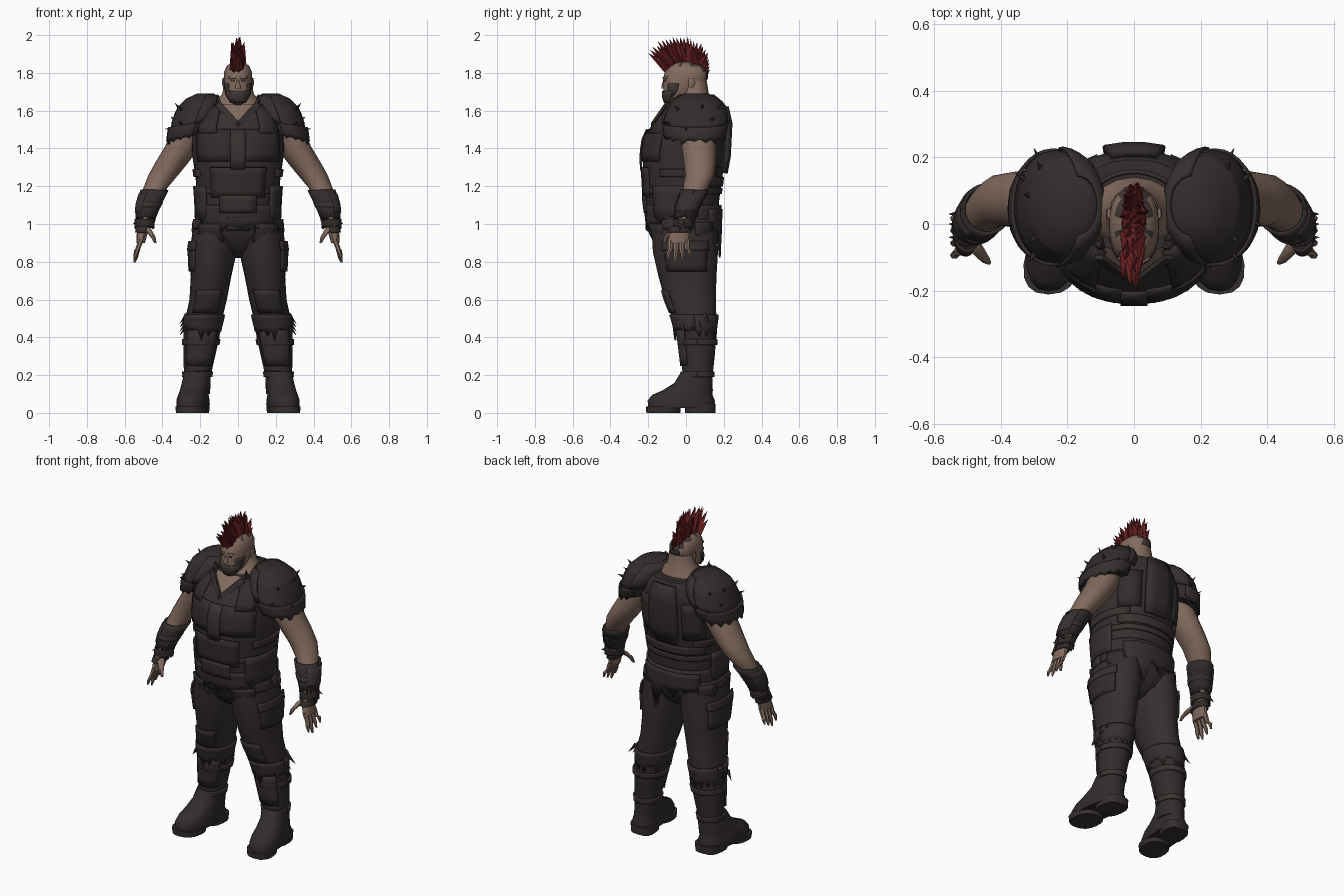
import bpy, math, random
from mathutils import Vector

random.seed(4)
if "Cube" in bpy.data.objects:
    bpy.data.objects.remove(bpy.data.objects["Cube"])


def material(name, red, green, blue):
    mat = bpy.data.materials.new(name)
    mat.use_nodes = True
    color = (red, green, blue, 1)
    mat.diffuse_color = color
    for node in mat.node_tree.nodes:
        if node.type == 'BSDF_PRINCIPLED':
            node.inputs["Base Color"].default_value = color
            node.inputs["Roughness"].default_value = 0.9
    return mat


SKIN = material("skin", .225, .146, .112)
CLOTH = material("dark_cloth", .036, .0285, .028)
LEATHER = material("black_leather", .032, .0255, .025)
STRAP = material("brown_strap", .04, .0315, .03)
STUBBLE = material("stubble", .048, .039, .036)
RED = material("hair_red", .15, .015, .017)
DARK_RED = material("hair_dark_red", .105, .011, .013)


def make(name, verts, faces, mat, mirror=False, thick=0, angle=45):
    """Make an object, or a left and right pair of objects."""
    made = []
    for side in ((1, -1) if mirror else (1,)):
        mesh = bpy.data.meshes.new(name)
        mesh.from_pydata([(v[0] * side, v[1], v[2]) for v in verts], [],
                         [f[::side] for f in faces])
        mesh.materials.append(mat)
        prefix = ("left_" if side > 0 else "right_") if mirror else ""
        obj = bpy.data.objects.new(prefix + name, mesh)
        bpy.context.collection.objects.link(obj)
        if thick:
            solid = obj.modifiers.new("thickness", 'SOLIDIFY')
            solid.thickness, solid.offset = thick, 0
        bpy.ops.object.select_all(action='DESELECT')
        obj.select_set(True)
        bpy.context.view_layer.objects.active = obj
        bpy.ops.object.shade_smooth_by_angle(angle=math.radians(angle))
        made.append(obj)
    return made


def on_ring(row, degrees, power, off=0):
    """Point on a horizontal superellipse: row is x, y, z, x radius, y radius."""
    x, y, z, rx, ry = row
    c, s = math.cos(math.radians(degrees)), math.sin(math.radians(degrees))
    return (x + (rx + off) * math.copysign(abs(c) ** (2 / power), c),
            y + (ry + off) * math.copysign(abs(s) ** (2 / power), s), z)


def loft(name, rows, mat, mirror=False, n=16, power=2.0, turn=0.0):
    verts = [on_ring(r, 360 * j / n, power) for r in rows for j in range(n)]
    verts = [(x - turn * y, y, z) for x, y, z in verts]
    faces = [(i * n + j, i * n + (j + 1) % n, (i + 1) * n + (j + 1) % n, (i + 1) * n + j)
             for i in range(len(rows) - 1) for j in range(n)]
    top = (len(rows) - 1) * n
    faces += [tuple(reversed(range(n))), tuple(range(top, top + n))]
    return make(name, verts, faces, mat, mirror)


def paint(obj, mat, rule):
    """Give a second material to the faces whose centre meets a rule."""
    obj.data.materials.append(mat)
    for face in obj.data.polygons:
        if rule(face.center):
            face.material_index = 1


def row_at(rows, z):
    """Cross-section of a loft at a height."""
    if z <= rows[0][2]:
        return (*rows[0][:2], z, *rows[0][3:])
    for a, b in zip(rows, rows[1:]):
        if a[2] <= z <= b[2]:
            t = (z - a[2]) / max(b[2] - a[2], 1e-6)
            return tuple(p + (q - p) * t for p, q in zip(a, b))
    return (*rows[-1][:2], z, *rows[-1][3:])


def wrap(name, rows, start, end, low, high, mat, off=.006, thick=.01,
         mirror=False, jag=0.0, power=2.0):
    """Curved plate that follows a loft; jag tears its lower edge."""
    cols = max(3, round((end - start) / 11))
    levels = 4
    verts = []
    for i in range(levels + 1):
        for j in range(cols + 1):
            z = low + (high - low) * i / levels
            if i == 0 and j % cols:
                z -= jag * random.random() * (j % 2)
            verts.append(on_ring(row_at(rows, z), start + (end - start) * j / cols, power, off))
    w = cols + 1
    faces = [(i * w + j, i * w + j + 1, (i + 1) * w + j + 1, (i + 1) * w + j)
             for i in range(levels) for j in range(cols)]
    return make(name, verts, faces, mat, mirror, thick)


def spikes(name, items, mat, mirror=False, n=4):
    """Many pointed cones in one object: items are base, tip, radius."""
    verts, faces = [], []
    for base, tip, r in items:
        base, tip = Vector(base), Vector(tip)
        turn = (tip - base).to_track_quat('Z', 'Y')
        k = len(verts)
        for j in range(n):
            a = math.tau * j / n
            verts.append(base + turn @ Vector((r * math.cos(a), r * math.sin(a), 0)))
        verts.append(tip)
        faces += [(k + j, k + (j + 1) % n, k + n) for j in range(n)]
        faces.append(tuple(k + j for j in reversed(range(n))))
    make(name, verts, faces, mat, mirror, angle=20)


def bar(name, a, b, width, depth, mat, mirror=False):
    """Flat strap from a to b."""
    a, b = Vector(a), Vector(b)
    side = (b - a).cross(Vector((0, 1, 0))).normalized() * width / 2
    out = side.cross(b - a).normalized() * depth / 2
    verts = [p + s * side + t * out for p in (a, b)
             for s, t in ((-1, -1), (1, -1), (1, 1), (-1, 1))]
    faces = [(j, (j + 1) % 4, (j + 1) % 4 + 4, j + 4) for j in range(4)]
    make(name, verts, faces + [(3, 2, 1, 0), (4, 5, 6, 7)], mat, mirror)


# Torso and hips
vest = [(0, -.015, 1.0, .213, .183), (0, -.02, 1.12, .215, .195), (0, -.015, 1.25, .225, .207),
        (0, -.01, 1.36, .242, .222), (0, 0, 1.46, .243, .217), (0, .013, 1.51, .24, .203),
        (0, .027, 1.54, .23, .195), (0, .037, 1.57, .217, .18), (0, .047, 1.6, .2, .164),
        (0, .055, 1.635, .17, .138)]
body = loft("vest", vest, CLOTH, n=40, power=2.3)[0]
paint(body, SKIN, lambda c: c.y < 0 and c.z > 1.52 and abs(c.x) < (c.z - 1.505) * .85)
hips = [(0, 0, .82, .03, .06), (0, 0, .87, .13, .13), (0, -.005, .95, .235, .178),
        (0, -.012, 1.05, .225, .187)]
loft("hips", hips, CLOTH, n=24, power=2.2)


def armor(name, start, end, low, high, mat, **options):
    wrap(name, vest, start, end, low, high, mat, power=2.3, **options)


# Vest armour and harness
armor("chest_plate", -84, -32, 1.33, 1.5, LEATHER, mirror=True)
armor("shoulder_flap", -66, -36, 1.48, 1.63, LEATHER, mirror=True, off=.01)
armor("sternum_plate", -97, -83, 1.29, 1.5, STRAP, off=.012)
armor("belly_plate", -125, -55, 1.14, 1.3, LEATHER, off=.01)
armor("belly_lower_plate", -112, -68, 1.06, 1.15, STRAP, off=.012)
armor("rib_strap", -32, 50, 1.25, 1.29, STRAP, mirror=True)
armor("waist_strap", 0, 360, 1.16, 1.19, STRAP, off=.005)
armor("back_plate", 72, 108, 1.27, 1.62, LEATHER, off=.014, thick=.025)
armor("back_side_plate", 30, 66, 1.3, 1.52, LEATHER, mirror=True, off=.003)
armor("back_strap", 30, 150, 1.2, 1.25, STRAP)
armor("torn_hem", 0, 360, 1.0, 1.1, CLOTH, off=.01, jag=.09)
armor("back_tatters", 40, 140, .98, 1.08, CLOTH, off=.018, jag=.16)
armor("side_tatters", -45, 20, 1.04, 1.2, CLOTH, off=.012, jag=.06, mirror=True)
bar("neckline_trim", (0, -.18, 1.52), (.105, -.1, 1.635), .035, .014, CLOTH, True)

# Belt and pouches
wrap("belt", hips, 0, 360, .975, 1.025, STRAP, off=.007, power=2.2)
wrap("buckle", hips, -102, -78, .965, 1.035, LEATHER, off=.016, power=2.2)
wrap("belt_pouch", hips, -70, -35, .91, 1.0, LEATHER, off=.012, thick=.025, mirror=True, power=2.2)
wrap("rear_pouch", hips, 15, 45, .92, 1.01, LEATHER, off=.01, thick=.022, mirror=True, power=2.2)

# Trousers
leg = [(.19, .05, .42, .088, .1), (.181, .045, .5, .098, .116), (.158, .023, .6, .099, .135),
       (.143, .008, .72, .107, .153), (.132, -.003, .85, .125, .172), (.123, -.008, .97, .116, .174)]
loft("trouser_leg", leg, CLOTH, True, n=20)
wrap("torn_trouser_cuff", leg, 0, 360, .44, .52, CLOTH, off=.006, jag=.06, mirror=True)
wrap("cargo_pocket", leg, -40, 40, .75, .89, LEATHER, off=.002, thick=.018, mirror=True)
wrap("pocket_flap", leg, -43, 43, .86, .91, CLOTH, off=.01, mirror=True)
wrap("knee_patch", leg, -130, -50, .53, .65, LEATHER, off=.003, mirror=True)
spikes("cuff_shreds", [((.27, y, .47 + y / 2), (.31, y + .02, .42 + y / 2), .013)
                       for y in (-.02, .02, .06, .1)], CLOTH, True)

# Boots
boot = [(.22, .055, .1, .072, .085), (.215, .062, .2, .071, .079), (.205, .062, .3, .084, .09),
        (.193, .06, .4, .095, .1), (.187, .055, .47, .095, .105)]
loft("boot_shaft", boot, LEATHER, True)
loft("boot_foot", [(.236, -.025, .025, .083, .175), (.236, -.025, .065, .085, .178),
                   (.234, -.02, .095, .078, .16), (.232, .01, .12, .075, .132),
                   (.228, .04, .16, .072, .1), (.22, .055, .22, .071, .08)],
     LEATHER, True, n=20, power=2.4, turn=.1)
loft("boot_sole", [(.236, -.12, 0, .08, .09), (.236, -.12, .035, .084, .092)],
     CLOTH, True, power=2.4, turn=.1)
loft("boot_heel", [(.233, .075, 0, .072, .08), (.233, .075, .05, .076, .082)],
     CLOTH, True, power=3, turn=.1)
wrap("shin_guard", boot, -140, -40, .25, .44, CLOTH, off=.004, mirror=True)
for label, z in (("upper", .36), ("lower", .19)):
    wrap(label + "_boot_strap", boot, 0, 360, z, z + .03, STRAP, off=.004, mirror=True)

# Arms and bracers
arm = [(.495, -.012, 1.01, .038, .042), (.473, .01, 1.1, .053, .056), (.438, .05, 1.19, .063, .066),
       (.395, .073, 1.26, .079, .078), (.347, .073, 1.33, .088, .086),
       (.295, .068, 1.41, .092, .092), (.25, .06, 1.52, .088, .09)]
loft("arm", arm, SKIN, True)
wrap("bracer", arm, 0, 360, 1.04, 1.18, LEATHER, off=.008, jag=.025, mirror=True)
wrap("bracer_plate", arm, -60, 60, 1.06, 1.16, CLOTH, off=.013, mirror=True)
wrap("bracer_strap", arm, 0, 360, 1.09, 1.115, STRAP, off=.011, mirror=True)
wrap("wrist_band", arm, 0, 360, .99, 1.025, LEATHER, off=.011, jag=.02, mirror=True)
spikes("wrist_studs", [((.53, y, 1.01), (.558, y, 1.0), .01) for y in (-.04, 0, .03)],
       STRAP, True)

# Hands
palm = [(.515, -.042, .9, .022, .055), (.507, -.036, .95, .029, .056), (.495, -.015, 1.02, .034, .042)]
loft("palm", palm, SKIN, True, n=10)
wrap("glove_band", palm, 0, 360, .955, .985, LEATHER, off=.005, thick=.008, mirror=True)
for k, label in enumerate(("index", "middle", "ring", "little")):
    y = -.082 + k * .029
    tip = .795 + .018 * abs(k - 1)
    spread = (k - 1.5) * .008
    loft(label + "_finger", [(.548, y + spread, tip, .005, .006),
                             (.54, y + spread, tip + .03, .011, .012),
                             (.53, y, .87, .013, .014), (.512, y, .92, .015, .015)], SKIN, True, n=6)
loft("thumb", [(.437, -.115, .9, .007, .008), (.448, -.105, .93, .013, .014),
               (.472, -.075, .965, .019, .02), (.495, -.04, .995, .018, .02)], SKIN, True, n=7)

# Layered shoulder pads, drooping outward
pad = [(.256, .045, 1.465, .114, .15), (.247, .048, 1.51, .116, .162), (.239, .052, 1.55, .111, .164),
       (.236, .052, 1.545, .118, .17), (.217, .057, 1.595, .118, .16), (.205, .057, 1.63, .11, .142),
       (.203, .057, 1.625, .116, .147), (.187, .055, 1.665, .087, .11), (.172, .055, 1.69, .045, .065)]
smooth_pad = pad[:2] + pad[3:5] + pad[7:]
plates = loft("shoulder_pad", pad, LEATHER, True, n=20, power=2.1)
plates += wrap("pad_edge", smooth_pad, -100, 110, 1.475, 1.53, CLOTH, jag=.03, mirror=True, power=2.1)
plates += wrap("inner_pad_plate", smooth_pad, 95, 265, 1.53, 1.68, CLOTH, off=.009, mirror=True, power=2.1)
for plate in plates:
    for v in plate.data.vertices:
        v.co.z -= (abs(v.co.x) - .25) * (1.69 - v.co.z)
studs = []
for degrees, z in ((-60, 1.53), (-15, 1.5), (30, 1.55), (70, 1.52), (-40, 1.6), (10, 1.61), (50, 1.61)):
    base = Vector(on_ring(row_at(smooth_pad, z), degrees, 2.1, -.012))
    away = base - Vector((.2, .05, 1.48))
    studs.append((base, base + away.normalized() * .042, .011))
spikes("pad_studs", studs, STRAP, True, n=6)

# Neck, collar and head
neck = [(0, .025, 1.57, .16, .122), (0, .035, 1.62, .145, .11), (0, .042, 1.655, .115, .092),
        (0, .045, 1.69, .083, .075), (0, .04, 1.76, .072, .07)]
loft("neck", neck, SKIN)
wrap("collar", neck, -48, 228, 1.58, 1.645, CLOTH, off=.018)
spikes("collar_points", [((.1, -.06, 1.62), (.108, -.075, 1.69), .022),
                         ((.13, 0, 1.63), (.14, 0, 1.68), .022)], CLOTH, True)
head = [(0, -.06, 1.645, .038, .05), (0, -.045, 1.675, .062, .077), (0, -.018, 1.715, .071, .102),
        (0, -.004, 1.765, .076, .116), (0, 0, 1.805, .074, .113), (0, 0, 1.835, .06, .092),
        (0, 0, 1.856, .038, .058), (0, 0, 1.864, .012, .02)]
skull = loft("head", head, SKIN, n=28, power=2.2)[0]
paint(skull, STUBBLE, lambda c: c.z > 1.79 and c.y > -.04 and abs(c.x) < .048)
wrap("beard", head, -155, -25, 1.642, 1.705, STUBBLE, off=.003, thick=.008, power=2.2)
wrap("sideburn", head, -50, -12, 1.68, 1.745, STUBBLE, off=.001, thick=.005, mirror=True, power=2.2)
loft("chin_beard", [(0, -.07, 1.63, .02, .03), (0, -.066, 1.66, .044, .056)], STUBBLE, n=12)
loft("nose", [(0, -.117, 1.718, .016, .014), (0, -.116, 1.735, .013, .013),
              (0, -.11, 1.768, .008, .01)], SKIN, n=8)
loft("ear", [(.074, .025, 1.72, .005, .012), (.077, .03, 1.745, .008, .018),
             (.076, .032, 1.772, .006, .016)], SKIN, True, n=8)
wrap("eye", head, -77, -63, 1.755, 1.762, STUBBLE, off=.001, thick=.004, mirror=True, power=2.2)
wrap("brow", head, -84, -55, 1.769, 1.78, SKIN, off=.002, thick=.008, mirror=True, power=2.2)
wrap("shaved_nape", head, 70, 110, 1.765, 1.82, STUBBLE, off=.001, thick=.004, power=2.2)

# Mohawk of fanned tufts, widest at the root
for name, mat, count, reach, width in (("mohawk", RED, 26, 1.04, .014),
                                       ("mohawk_outer_tufts", DARK_RED, 30, .84, .038)):
    hair = []
    for i in range(count):
        a = math.radians(-14 + 170 * i / (count - 1))
        size = reach * random.uniform(.9, 1)
        lean = random.uniform(-width, width)
        base = (lean * .4, -.008 + .085 * math.cos(a), 1.785 + .075 * math.sin(a))
        tip = (lean, -.038 + .172 * size * math.cos(a), 1.835 + .165 * size * math.sin(a))
        hair.append((base, tip, .031))
    spikes(name, hair, mat)
